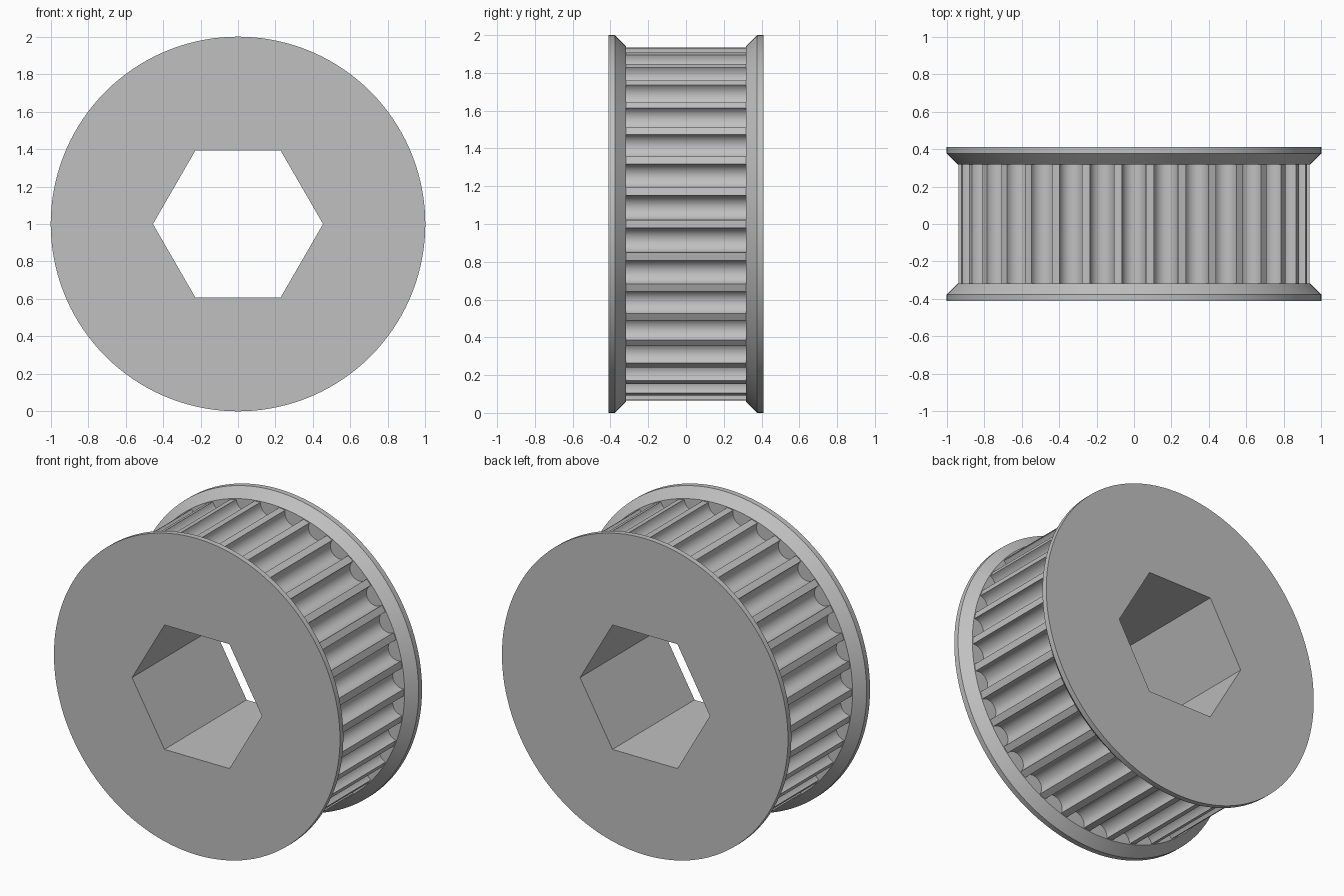
import bpy, bmesh
from math import sin, cos, pi, radians

default_cube = bpy.data.objects.get("Cube")
if default_cube:
    bpy.data.objects.remove(default_cube, do_unlink=True)

TEETH = 34
RIM = 1.0             # flange radius
LAND = 0.937          # tooth tip radius
CONE = 0.942          # inner end of flange chamfer
BORE = 0.454          # hexagon corner radius
HALF = 0.41           # half width
EDGE = 0.376          # where the chamfer starts
INNER = 0.318         # flange inner face
GROOVE = 0.065        # groove half width
SINK = 0.007          # straight part of the groove wall
CENTRE_Z = 1.0


def circle(radius, count):
    return [(radius * cos(2 * pi * i / count), radius * sin(2 * pi * i / count))
            for i in range(count)]


def toothed_outline():
    """Round-bottomed grooves around the drum, lands between them."""
    pitch = 2 * pi / TEETH
    lip = (LAND ** 2 - GROOVE ** 2) ** 0.5
    points = []
    for k in range(TEETH):
        mid = (k + 0.5) * pitch
        local = [(-GROOVE, lip)]
        for step in range(13):
            a = pi * step / 12
            local.append((-GROOVE * cos(a), lip - SINK - GROOVE * sin(a)))
        local.append((GROOVE, lip))
        for t, r in local:
            points.append((r * cos(mid) - t * sin(mid), r * sin(mid) + t * cos(mid)))
        land_mid = (k + 1) * pitch
        points.append((LAND * cos(land_mid), LAND * sin(land_mid)))
    return points


bm = bmesh.new()


def ring(points, y):
    verts = [bm.verts.new((x, y, z + CENTRE_Z)) for x, z in points]
    for i, v in enumerate(verts):
        bm.edges.new((verts[i - 1], v))
    return verts


def bridge(a, b):
    for i in range(len(a)):
        bm.faces.new((a[i - 1], a[i], b[i], b[i - 1]))


def fill_between(outer, inner):
    edges = [bm.edges.get((loop[i - 1], loop[i]))
             for loop in (outer, inner) for i in range(len(loop))]
    bmesh.ops.triangle_fill(bm, use_beauty=True, edges=edges)


# Flanges on both ends, each with a rim, a chamfer and an inner face
outline = toothed_outline()
bores, drums = [], []
for side in (-1, 1):
    face = ring(circle(RIM, TEETH * 4), side * HALF)
    rim = ring(circle(RIM, TEETH * 4), side * EDGE)
    cone = ring(circle(CONE, TEETH * 4), side * INNER)
    drum = ring(outline, side * INNER)
    bore = ring(circle(BORE, 6), side * HALF)
    fill_between(face, bore)
    fill_between(cone, drum)
    bridge(face, rim)
    bridge(rim, cone)
    bores.append(bore)
    drums.append(drum)

# Toothed drum and hexagonal bore
bridge(*drums)
bridge(*bores)
bmesh.ops.recalc_face_normals(bm, faces=bm.faces)

mesh = bpy.data.meshes.new("toothed_pulley")
bm.to_mesh(mesh)
bm.free()
pulley = bpy.data.objects.new("toothed_pulley", mesh)
bpy.context.collection.objects.link(pulley)

# Plain grey metal
grey = bpy.data.materials.new("plain grey")
grey.use_nodes = True
colour = (0.53, 0.53, 0.53, 1)
grey.diffuse_color = colour
grey.node_tree.nodes["Principled BSDF"].inputs["Base Color"].default_value = colour
mesh.materials.append(grey)

bpy.ops.object.select_all(action='DESELECT')
pulley.select_set(True)
bpy.context.view_layer.objects.active = pulley
bpy.ops.object.shade_smooth_by_angle(angle=radians(30))
